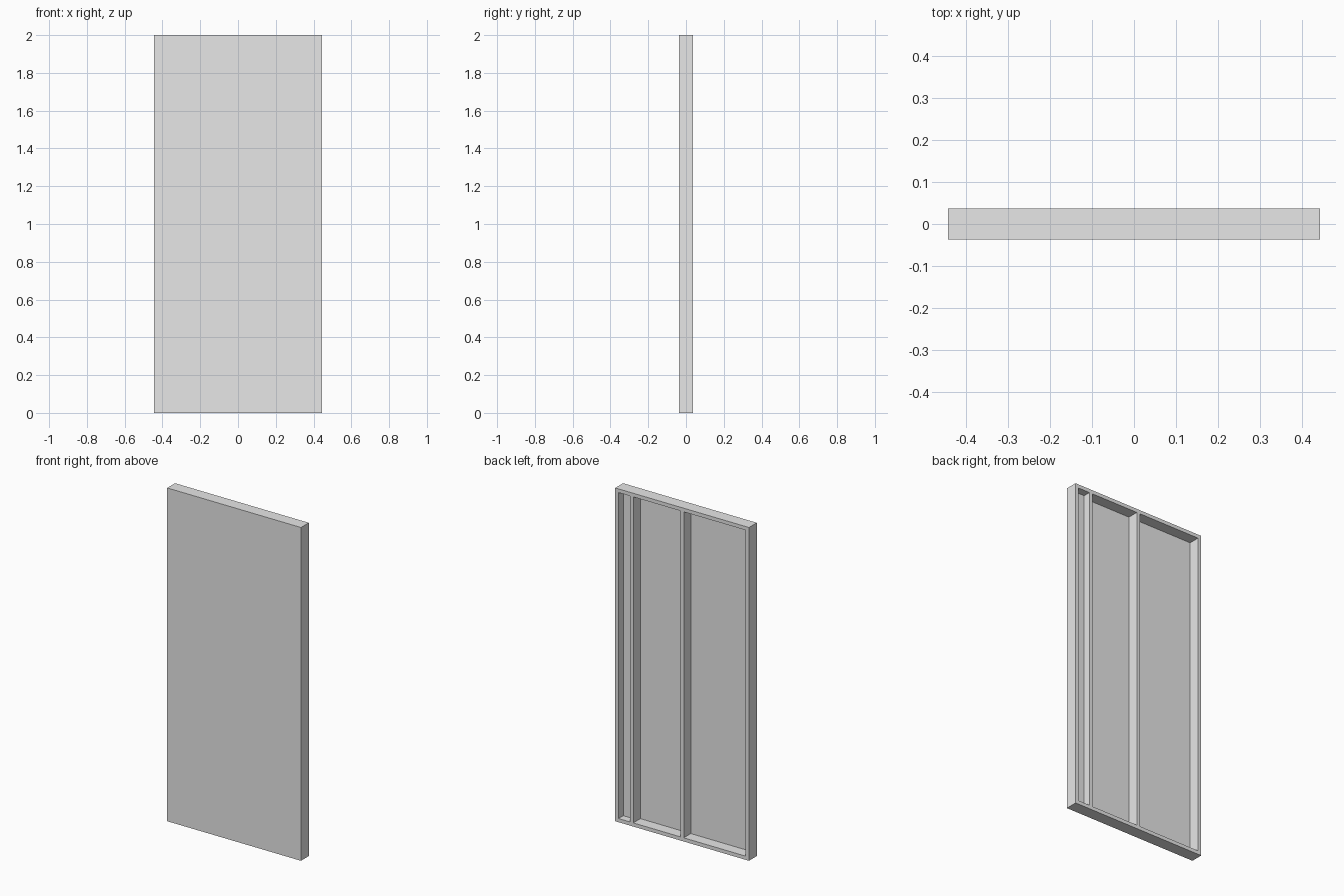
import bpy

cube = bpy.data.objects.get("Cube")
if cube:
    bpy.data.objects.remove(cube, do_unlink=True)

W, D, H = 0.888, 0.074, 2.0   # overall size
T = 0.022                     # frame board thickness
SKIN = 0.007                  # front sheet thickness

grey = bpy.data.materials.new("light_grey")
grey.use_nodes = True
colour = (0.8, 0.8, 0.8, 1)
grey.diffuse_color = colour
grey.node_tree.nodes["Principled BSDF"].inputs["Base Color"].default_value = colour


def box(name, x, y, z):
    """Box from (low, high) ranges on each axis."""
    bpy.ops.mesh.primitive_cube_add(size=1, location=[sum(r) / 2 for r in (x, y, z)])
    ob = bpy.context.object
    ob.name = name
    ob.scale = [r[1] - r[0] for r in (x, y, z)]
    bpy.ops.object.transform_apply(location=False, rotation=False, scale=True)
    ob.data.materials.append(grey)
    return ob


# Solid slab that becomes the front sheet with its frame and uprights
panel = box("framed_panel", (-W / 2, W / 2), (-D / 2, D / 2), (0, H))

# Open bays cut from the back: two deep ones, and a narrow one
# that is shallower because a board lies flat against the sheet
edge = W / 2 - T
side_upright = 0.324
sheet = -D / 2 + SKIN
bays = [
    (-edge, -T / 2, sheet),
    (T / 2, side_upright, sheet),
    (side_upright + T, edge, sheet + T),
]
cutters = []
for low, high, floor in bays:
    cutter = box("bay_cutter", (low, high), (floor, D), (T, H - T))
    cutter.hide_render = True
    cutters.append(cutter)
    cut = panel.modifiers.new("bay", "BOOLEAN")
    cut.operation = "DIFFERENCE"
    cut.solver = "EXACT"
    cut.object = cutter

# Bake the cuts and discard the cutters
bpy.context.view_layer.objects.active = panel
for name in [m.name for m in panel.modifiers]:
    bpy.ops.object.modifier_apply(modifier=name)
for cutter in cutters:
    bpy.data.objects.remove(cutter, do_unlink=True)
